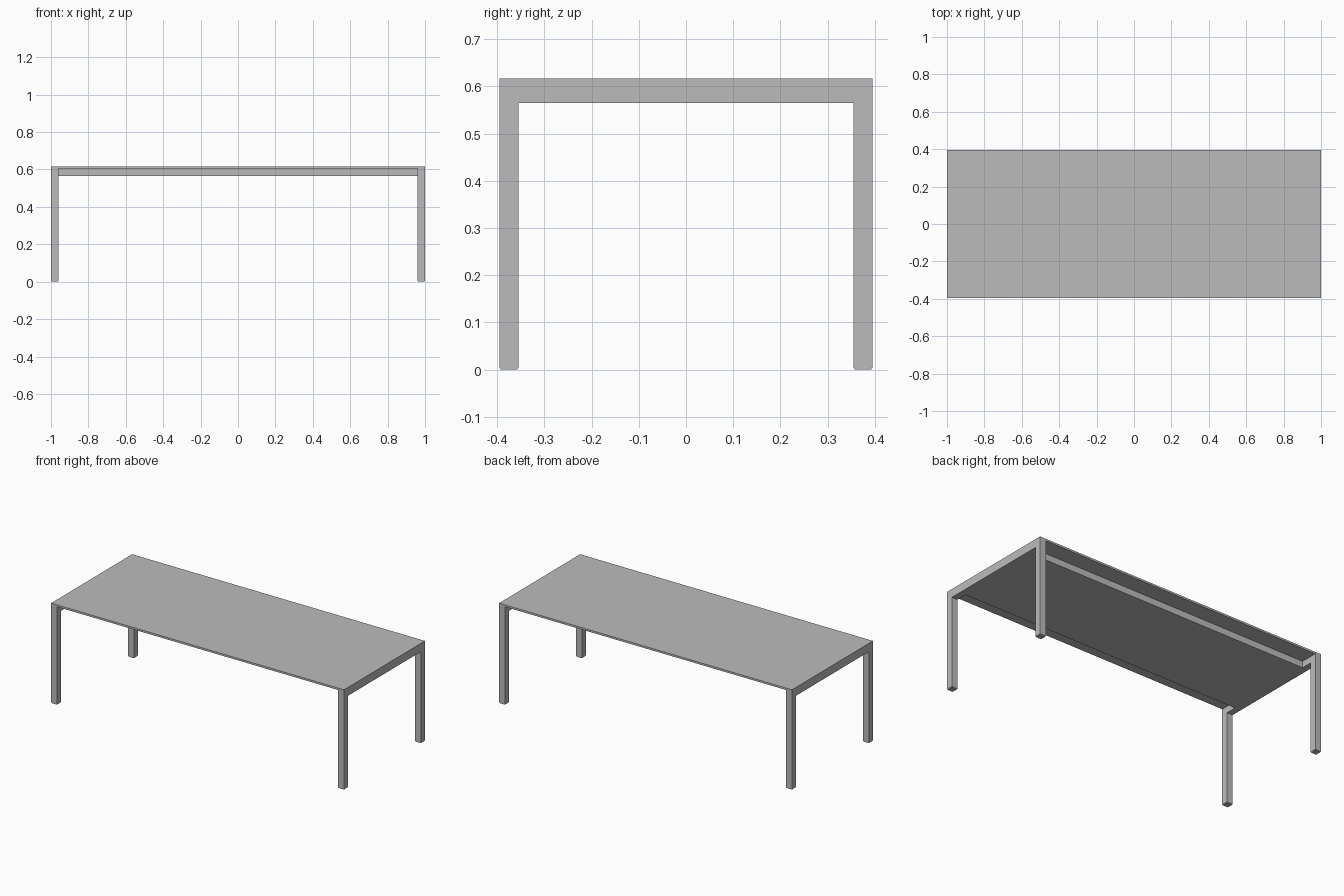
import bpy

cube = bpy.data.objects.get("Cube")
if cube:
    bpy.data.objects.remove(cube, do_unlink=True)

grey = bpy.data.materials.new("light_grey")
grey.use_nodes = True
grey.diffuse_color = (0.5, 0.5, 0.5, 1)
grey.node_tree.nodes["Principled BSDF"].inputs["Base Color"].default_value = (0.5, 0.5, 0.5, 1)

# Overall sizes
HX, HY = 1.0, 0.395            # half length and half depth
LEG = 0.04                     # leg and rail thickness
FOOT, RAIL_Z, TOP_Z, HEIGHT = 0.004, 0.565, 0.605, 0.617
PANEL_Y = 0.287


def box(name, low, high):
    """Axis-aligned box between two corners."""
    bpy.ops.mesh.primitive_cube_add(size=1, location=[(a + b) / 2 for a, b in zip(low, high)])
    ob = bpy.context.object
    ob.name = name
    ob.scale = [b - a for a, b in zip(low, high)]
    bpy.ops.object.transform_apply(location=False, rotation=False, scale=True)
    ob.data.materials.append(grey)
    return ob


# Thin top with a recessed panel under it
box("table_top", (-HX, -HY, TOP_Z), (HX, HY, HEIGHT))
box("under_panel", (LEG - HX, -PANEL_Y, RAIL_Z), (HX - LEG, PANEL_Y, TOP_Z))

for side, sx in (("left", 1), ("right", -1)):
    cx = sx * (HX - LEG / 2)
    h = LEG / 2
    # End rail between the two legs
    box(f"{side}_end_rail", (cx - h, LEG - HY, RAIL_Z), (cx + h, HY - LEG, TOP_Z))
    for end, sy in (("front", -1), ("back", 1)):
        cy = sy * (HY - LEG / 2)
        # Square leg on a slightly smaller foot pad
        box(f"{end}_{side}_leg", (cx - h, cy - h, FOOT), (cx + h, cy + h, TOP_Z))
        f = h - 0.002
        box(f"{end}_{side}_foot", (cx - f, cy - f, 0), (cx + f, cy + f, FOOT))
